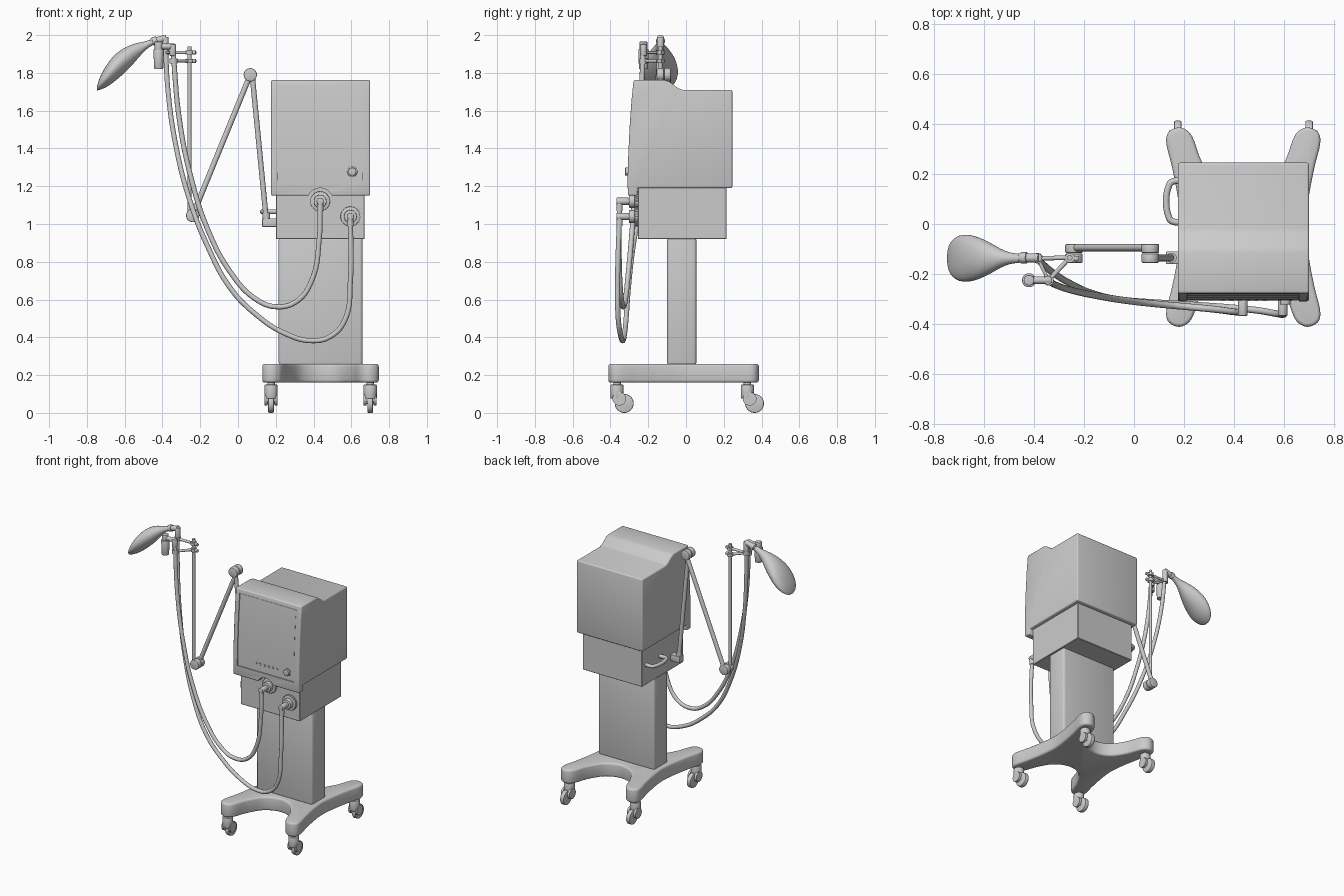
import bpy, bmesh, math
from mathutils import Vector

if "Cube" in bpy.data.objects:
    bpy.data.objects.remove(bpy.data.objects["Cube"])

CX = 0.437  # centre line of the cart


def finish(ob, bevel=0, segs=3, cutters=(), angle=32):
    """Apply bevel and cuts, then smooth by angle."""
    if bevel:
        m = ob.modifiers.new("bevel", 'BEVEL')
        m.width, m.segments, m.limit_method = bevel, segs, 'ANGLE'
        m.angle_limit = math.radians(35)
    for c in cutters:
        m = ob.modifiers.new("cut", 'BOOLEAN')
        m.operation, m.object, m.solver = 'DIFFERENCE', c, 'EXACT'
    bpy.ops.object.select_all(action='DESELECT')
    bpy.context.view_layer.objects.active = ob
    ob.select_set(True)
    bpy.ops.object.convert(target='MESH')
    bpy.ops.object.shade_smooth_by_angle(angle=math.radians(angle))
    for c in cutters:
        bpy.data.objects.remove(c)
    return bpy.context.object


def from_bm(name, bm):
    bmesh.ops.recalc_face_normals(bm, faces=bm.faces)
    me = bpy.data.meshes.new(name)
    bm.to_mesh(me)
    bm.free()
    ob = bpy.data.objects.new(name, me)
    bpy.context.collection.objects.link(ob)
    return ob


def prism(name, pts, vec):
    """Extrude a closed outline of 3D points along vec."""
    bm = bmesh.new()
    f = bm.faces.new([bm.verts.new(p) for p in pts])
    r = bmesh.ops.extrude_face_region(bm, geom=[f])
    bmesh.ops.translate(bm, vec=vec, verts=[v for v in r['geom'] if isinstance(v, bmesh.types.BMVert)])
    return from_bm(name, bm)


def box(name, x0, x1, y0, y1, z0, z1, bevel=0, segs=3):
    ob = prism(name, [(x0, y0, z0), (x1, y0, z0), (x1, y1, z0), (x0, y1, z0)], (0, 0, z1 - z0))
    return finish(ob, bevel, segs)


def rod(name, a, b, r, r2=None, n=32, bevel=0):
    a, b = Vector(a), Vector(b)
    bm = bmesh.new()
    bmesh.ops.create_cone(bm, cap_ends=True, segments=n, radius1=r, radius2=r if r2 is None else r2,
                          depth=(b - a).length)
    bm.transform((b - a).to_track_quat('Z', 'Y').to_matrix().to_4x4())
    bmesh.ops.translate(bm, vec=(a + b) / 2, verts=bm.verts)
    return finish(from_bm(name, bm), bevel, 2)


def tube(name, pts, r, res=10):
    cu = bpy.data.curves.new(name, 'CURVE')
    cu.dimensions, cu.bevel_depth, cu.bevel_resolution = '3D', r, 4
    cu.resolution_u, cu.use_fill_caps = res, True
    sp = cu.splines.new('BEZIER')
    sp.bezier_points.add(len(pts) - 1)
    for bp, p in zip(sp.bezier_points, pts):
        bp.co = p
        bp.handle_left_type = bp.handle_right_type = 'AUTO'
    ob = bpy.data.objects.new(name, cu)
    bpy.context.collection.objects.link(ob)
    return finish(ob, angle=50)


def smooth_loop(pts, n=5):
    """Closed Catmull-Rom through 2D points."""
    out, k = [], len(pts)
    for i in range(k):
        a, b, c, d = (Vector(pts[(i + j) % k]) for j in (-1, 0, 1, 2))
        for s in range(n):
            t = s / n
            out.append(0.5 * (2 * b + (c - a) * t + (2 * a - 5 * b + 4 * c - d) * t * t
                              + (3 * b - a - 3 * c + d) * t ** 3))
    return out


# --- base: X-shaped outline from one mirrored quarter
q = [(.25, 0), (.262, .12), (.285, .24), (.307, .33), (.302, .375), (.27, .397), (.235, .393),
     (.203, .36), (.165, .26), (.10, .165), (0, .13)]
half = q + [(-u, v) for u, v in q[-2::-1]]
loop = half + [(u, -v) for u, v in half[-2:0:-1]]
base = prism("base", [(CX + p.x, p.y - .0125, .16) for p in smooth_loop(loop)], (0, 0, .10))
finish(base, .014)

# --- castors
for x in (.175, .70):
    for y in (-.365, .325):
        rod("castor_stem", (x, y, .14), (x, y, .17), .02)
        rod("castor_housing", (x, y, .075), (x, y, .15), .035, bevel=.005)
        for s in (-1, 1):
            xs = x + s * .0265
            rod("castor_fork", (xs - .008, y + .012, .075), (xs + .008, y + .012, .075), .036)
        rod("castor_wheel", (x - .015, y + .038, .05), (x + .015, y + .038, .05), .05, n=40, bevel=.006)
        rod("castor_axle", (x - .028, y + .03, .055), (x + .028, y + .03, .055), .009)

# --- column and lower unit
col = [(.215, -.10), (.66, -.10), (.66, .055), (.215, .055)]
box("column", .215, .66, -.10, .055, .25, .93, .016)
box("lower_unit", .20, .67, -.255, .215, .92, 1.195, .003, 1)

# --- monitor housing: side profile extruded, screen recess and lip arch cut out
front = [(-.308, 1.15), (-.309, 1.25), (-.305, 1.38), (-.298, 1.52), (-.288, 1.66), (-.277, 1.762)]
side = front + [(-.115, 1.762), (-.09, 1.755), (-.04, 1.718), (-.015, 1.71), (.245, 1.71),
                (.245, 1.19), (-.257, 1.19), (-.257, 1.15)]
monitor = prism("monitor_housing", [(.175, y, z) for y, z in side], (.525, 0, 0))
rec = [(-.301, 1.22), (-.299, 1.38), (-.292, 1.52), (-.282, 1.66), (-.274, 1.73), (-.4, 1.73), (-.4, 1.22)]
screen_cut = prism("screen_cutter", [(.21, y, z) for y, z in rec], (.45, 0, 0))
arch_cut = rod("arch_cutter", (.435, -.4, 1.12), (.435, -.25, 1.12), .07, n=48)
for c in (screen_cut, arch_cut):
    c.hide_render = True
finish(monitor, .009, 3, (screen_cut, arch_cut))
panel = [(y - .003, z + (.003 if z < 1.3 else -.003 if z > 1.7 else 0)) for y, z in rec[:5]]
back = [(y + .01, z) for y, z in panel[::-1]]
finish(prism("screen", [(.213, y, z) for y, z in panel + back], (.444, 0, 0)))

# --- dial and small buttons
rod("dial_ring", (.605, -.29, 1.277), (.605, -.308, 1.277), .027, bevel=.003)
rod("dial", (.605, -.30, 1.277), (.605, -.322, 1.277), .021, bevel=.003)
for i in range(6):
    x = .355 + i * .033
    rod("button", (x, -.295, 1.275), (x, -.308, 1.275), .009, n=16)

# --- hose ports with ribbed collars and elbows
for x, z in ((.435, 1.12), (.595, 1.04)):
    rod("port_flange", (x, -.25, z), (x, -.272, z), .052, bevel=.003)
    for i in range(24):
        a = i * math.tau / 24
        dx, dz = .051 * math.cos(a), .051 * math.sin(a)
        rod("port_rib", (x + dx, -.254, z + dz), (x + dx, -.272, z + dz), .0035, n=8)
    rod("port_collar", (x, -.27, z), (x, -.302, z), .034, bevel=.003)
    rod("port_tube", (x, -.30, z), (x, -.368, z), .019, bevel=.004)
    rod("port_elbow", (x, -.352, z), (x, -.352, z - .05), .0165)

# --- breathing hoses
tube("inner_hose", [(.435, -.352, 1.12), (.43, -.354, .92), (.39, -.35, .70), (.31, -.34, .59),
                    (.20, -.33, .562), (.09, -.32, .605), (-.04, -.305, .745), (-.16, -.285, .97),
                    (-.25, -.265, 1.25), (-.31, -.245, 1.55), (-.345, -.225, 1.93)], .0135)
tube("outer_hose", [(.595, -.352, 1.04), (.595, -.362, .70), (.565, -.358, .49), (.49, -.345, .405),
                    (.39, -.335, .382), (.25, -.325, .42), (.09, -.315, .525), (-.04, -.305, .66),
                    (-.16, -.28, .88), (-.26, -.235, 1.14), (-.33, -.19, 1.42), (-.37, -.155, 1.70),
                    (-.385, -.135, 1.96)], .0135)

# --- support arm
box("arm_bracket", .128, .205, -.16, -.11, .985, 1.03, .004)
rod("arm_bracket_post", (.15, -.135, 1.02), (.15, -.135, 1.06), .02)
rod("lower_arm", (.15, -.135, 1.02), (.075, -.135, 1.79), .014)
rod("middle_arm", (.065, -.095, 1.79), (-.24, -.095, 1.045), .0145)
rod("upper_arm", (-.257, -.135, 1.045), (-.257, -.135, 1.94), .0105)
for x, z in ((.065, 1.79), (-.24, 1.045)):
    rod("arm_joint_front", (x, -.155, z), (x, -.118, z), .035, bevel=.005)
    rod("arm_joint_back", (x, -.116, z), (x, -.08, z), .035, bevel=.005)

# --- side handle
tube("side_handle", [(.205, .01, 1.065), (.155, .01, 1.065), (.14, .025, 1.065), (.14, .155, 1.065),
                     (.155, .17, 1.065), (.205, .17, 1.065)], .013, 6)

# --- clamp holding both hoses on the arm
for z in (1.863, 1.908):
    rod("clamp_collar", (-.257, -.135, z - .011), (-.257, -.135, z + .011), .02)
    rod("clamp_knob", (-.257, -.135, z), (-.222, -.14, z), .011, bevel=.002)
for z, p in ((1.908, (-.385, -.137)), (1.863, (-.342, -.226))):
    rod("clamp_arm", (-.257, -.135, z), (*p, z), .009)
    rod("hose_clip", (*p, z - .014), (*p, z + .014), .021)
rod("clamp_link", (-.385, -.137, 1.908), (-.342, -.226, 1.908), .007)

# --- water trap beside the inner hose, elbow beside the outer hose
rod("trap_pipe", (-.42, -.225, 1.94), (-.335, -.225, 1.94), .015, bevel=.003)
rod("hose_end", (-.345, -.225, 1.89), (-.345, -.225, 1.952), .0175, bevel=.003)
rod("trap_cap", (-.42, -.225, 1.915), (-.42, -.225, 1.965), .021, bevel=.003)
rod("water_trap", (-.42, -.225, 1.82), (-.42, -.225, 1.925), .024, .028, bevel=.004)
rod("bag_elbow", (-.385, -.135, 1.90), (-.385, -.135, 1.99), .018, bevel=.004)
rod("bag_neck", (-.46, -.135, 1.963), (-.38, -.135, 1.985), .018, bevel=.003)
rod("bag_collar", (-.452, -.135, 1.965), (-.428, -.135, 1.972), .023, bevel=.003)

# --- breathing bag: lofted ellipses (x, z centre, half height, half width)
secs = [(-.435, 1.968, .016, .017), (-.47, 1.957, .018, .019), (-.50, 1.937, .027, .023),
        (-.535, 1.915, .044, .038), (-.57, 1.888, .06, .06), (-.62, 1.853, .071, .085),
        (-.665, 1.815, .071, .097), (-.70, 1.78, .058, .093), (-.728, 1.749, .038, .075),
        (-.742, 1.727, .02, .05), (-.748, 1.714, .006, .02)]
bm = bmesh.new()
rings = []
for x, z, h, w in secs:
    rings.append([bm.verts.new((x, -.137 + w * math.cos(a), z + h * math.sin(a)))
                  for a in (i * math.tau / 32 for i in range(32))])
for r0, r1 in zip(rings, rings[1:]):
    for i in range(32):
        j = (i + 1) % 32
        bm.faces.new((r0[i], r0[j], r1[j], r1[i]))
bm.faces.new(rings[0])
bm.faces.new(rings[-1])
bag = from_bm("breathing_bag", bm)
bag.modifiers.new("subdivision", 'SUBSURF').levels = 1
finish(bag, angle=60)
